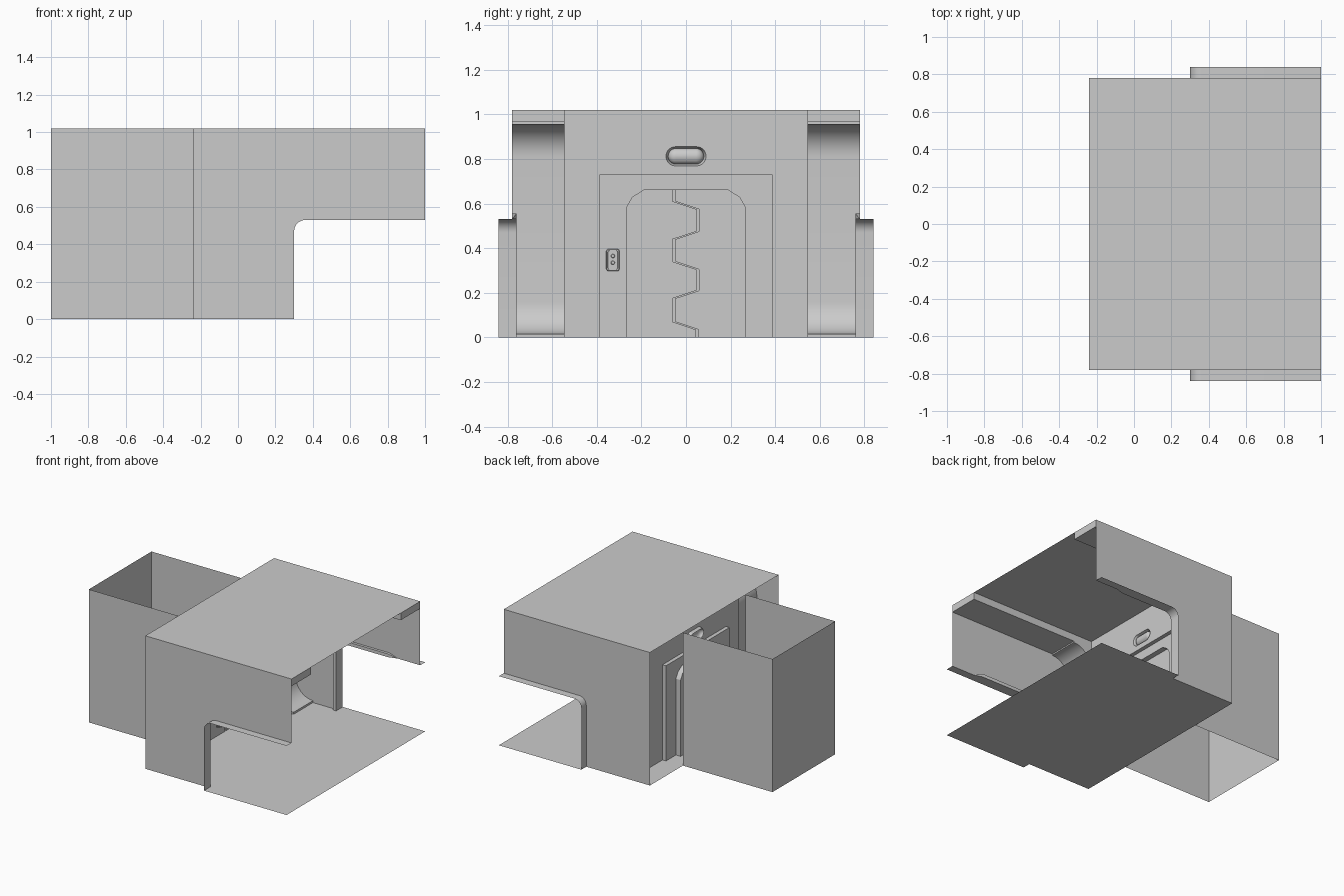
import bpy, bmesh
from math import sin, cos, pi
from mathutils import Vector

if "Cube" in bpy.data.objects:
    bpy.data.objects.remove(bpy.data.objects["Cube"])

HW, TOP, BACK, WALL = 0.78, 1.02, -0.24, -0.07   # half width, roof, rear edge, door wall


def finish(name, bm, mirror=False):
    bmesh.ops.remove_doubles(bm, verts=bm.verts, dist=1e-5)
    bmesh.ops.recalc_face_normals(bm, faces=bm.faces)
    me = bpy.data.meshes.new(name)
    bm.to_mesh(me)
    bm.free()
    ob = bpy.data.objects.new(name, me)
    bpy.context.collection.objects.link(ob)
    if mirror:
        m = ob.modifiers.new("mirror", 'MIRROR')
        m.use_axis = (False, True, False)
    return ob


def add_loft(bm, loops, closed=True, cap=False):
    """Quads between successive point lists."""
    rows = [[bm.verts.new(p) for p in lp] for lp in loops]
    n = len(rows[0])
    for a, b in zip(rows, rows[1:]):
        for i in range(n if closed else n - 1):
            j = (i + 1) % n
            bm.faces.new((a[i], a[j], b[j], b[i]))
    if cap:
        bm.faces.new(rows[-1])


def loft(name, loops, closed=True, cap=False, mirror=False):
    bm = bmesh.new()
    add_loft(bm, loops, closed, cap)
    return finish(name, bm, mirror)


def plate(name, loops, normal=(1, 0, 0), mirror=False):
    """Flat sheet from an outline plus optional hole outlines."""
    bm = bmesh.new()
    if len(loops) == 1:
        bm.faces.new([bm.verts.new(p) for p in loops[0]])
    else:
        edges = []
        for lp in loops:
            vs = [bm.verts.new(p) for p in lp]
            edges += [bm.edges.new((vs[i - 1], vs[i])) for i in range(len(vs))]
        bmesh.ops.triangle_fill(bm, edges=edges, use_beauty=True, normal=Vector(normal))
    return finish(name, bm, mirror)


def at_x(x, yz):
    return [(x, y, z) for y, z in yz]


def at_y(y, xz):
    return [(x, y, z) for x, z in xz]


def arc(cx, cz, r, a0, a1, n):
    return [(cx + r * cos(a0 + (a1 - a0) * i / n), cz + r * sin(a0 + (a1 - a0) * i / n))
            for i in range(n + 1)]


def rounded(cy, cz, hy, hz, r, n=6):
    pts = []
    for k, (sy, sz) in enumerate([(1, 1), (-1, 1), (-1, -1), (1, -1)]):
        pts += arc(cy + sy * (hy - r), cz + sz * (hz - r), r, k * pi / 2, (k + 1) * pi / 2, n)
    return pts


# roof and floor sheets
plate("roof", [[(BACK, -HW, TOP), (1, -HW, TOP), (1, HW, TOP), (BACK, HW, TOP)]])
half = [(BACK, HW), (0.3, HW), (0.3, 0.84), (1, 0.84)]
plate("floor", [[(x, y, 0) for x, y in half] + [(x, -y, 0) for x, y in reversed(half)]])

# side walls with rounded side opening
corner = arc(0.36, 0.47, 0.06, pi / 2, pi, 8)
opening = [(1, 0.53)] + corner + [(0.3, 0)]
plate("side_wall", [at_y(HW, opening + [(BACK, 0), (BACK, TOP), (1, TOP)])], mirror=True)

# lip of the side opening and its raised inner trim
outer = [(0.74, 0.555)] + arc(0.36, 0.47, 0.085, pi / 2, pi, 8) + [(0.275, 0)]
inner = [(0.74, 0.53)] + corner + [(0.3, 0)]
end = [(1, 0.53), (0.81, 0.53)]
loft("opening_lip", [at_y(0.84, end + inner),
                     at_y(HW, end) + at_y(0.76, inner),
                     at_y(HW, end) + at_y(0.76, outer),
                     at_y(HW, end) + at_y(HW, outer)], closed=False, mirror=True)

# side bays: soffit, top cove, column, bottom cove
bay = [(1, TOP), (1, 0.965), (0.09, 0.965)] + arc(0.09, 0.81, 0.145, pi / 2, pi, 10) \
    + arc(0.09, 0.16, 0.145, pi, 1.5 * pi, 10) + [(0.09, 0)]
bm = bmesh.new()
add_loft(bm, [at_y(HW, bay), at_y(0.545, bay)], closed=False)
bm.faces.new([bm.verts.new(p) for p in at_y(0.545, bay + [(WALL, 0), (WALL, TOP)])])
finish("side_bay", bm, True)

# door wall with doorway notch and lamp hole
frame = [(-0.385, 0), (-0.385, 0.73), (0.385, 0.73), (0.385, 0)]
lamp = rounded(0, 0.812, 0.09, 0.043, 0.0429, 8)
plate("door_wall", [at_x(WALL, frame + [(0.545, 0), (0.545, TOP), (-0.545, TOP), (-0.545, 0)]),
                    at_x(WALL, lamp)])

# recessed lamp with domed lens
rings = [at_x(WALL, lamp), at_x(-0.095, rounded(0, 0.812, 0.08, 0.035, 0.0349, 8))]
for i in range(1, 7):
    t = i / 6 * pi / 2
    r = max(0.035 * cos(t), 0.002)
    rings.append(at_x(-0.095 + 0.028 * sin(t), rounded(0, 0.812, 0.045 + r, r, r * 0.999, 8)))
loft("wall_lamp", rings, cap=True)

# door frame: reveal, face, arch reveal
FX, DX = -0.1, -0.14
a = [(0.265, 0), (0.265, 0.585), (0.24, 0.628), (0.19, 0.66)]
arch = [(-y, z) for y, z in a] + a[::-1]
loft("frame_reveal", [at_x(WALL, frame), at_x(FX, frame)], closed=False)
plate("frame_face", [at_x(FX, frame + arch[::-1])])
loft("arch_reveal", [at_x(FX, arch), at_x(DX, arch)], closed=False)

# two door leaves meeting in a zigzag groove
zig = [(-0.054, 0.66), (-0.054, 0.61), (0.052, 0.575), (0.052, 0.475), (-0.054, 0.44),
       (-0.054, 0.34), (0.052, 0.305), (0.052, 0.21), (-0.054, 0.175), (-0.054, 0.07),
       (0.05, 0.035), (0.05, 0)]
left = [(y - 0.006, z) for y, z in zig]
right = [(y + 0.006, z) for y, z in zig]
plate("door_leaf_left", [at_x(DX, left + arch[:4])])
plate("door_leaf_right", [at_x(DX, right + arch[:3:-1][:4])])
loft("door_groove", [at_x(DX, left), at_x(DX - 0.012, left),
                     at_x(DX - 0.012, right), at_x(DX, right)], closed=False)

# keypad with two round buttons
KY, KZ = -0.328, 0.347
loft("keypad", [at_x(FX, rounded(KY, KZ, 0.03, 0.05, 0.012)),
                at_x(FX + 0.01, rounded(KY, KZ, 0.028, 0.048, 0.012)),
                at_x(FX + 0.01, rounded(KY, KZ, 0.023, 0.043, 0.009)),
                at_x(FX + 0.006, rounded(KY, KZ, 0.022, 0.042, 0.009))], cap=True)
for i, dz in enumerate((0.018, -0.012)):
    loft(f"keypad_button_{i}", [at_x(FX + 0.006, arc(KY, KZ + dz, 0.009, 0, 1.875 * pi, 15)),
                                at_x(FX + 0.011, arc(KY, KZ + dz, 0.007, 0, 1.875 * pi, 15))],
         cap=True)

# rear passage, open at top and bottom
path = [(BACK, 0.38), (-1, 0.38), (-1, -0.38), (BACK, -0.38)]
loft("rear_passage", [[(x, y, z) for x, y in path] for z in (0.0, TOP)], closed=False)

# smooth coves and rounded corners, keep creases sharp
for ob in bpy.context.scene.objects:
    ob.select_set(True)
    bpy.context.view_layer.objects.active = ob
bpy.ops.object.shade_smooth_by_angle(angle=0.5)
